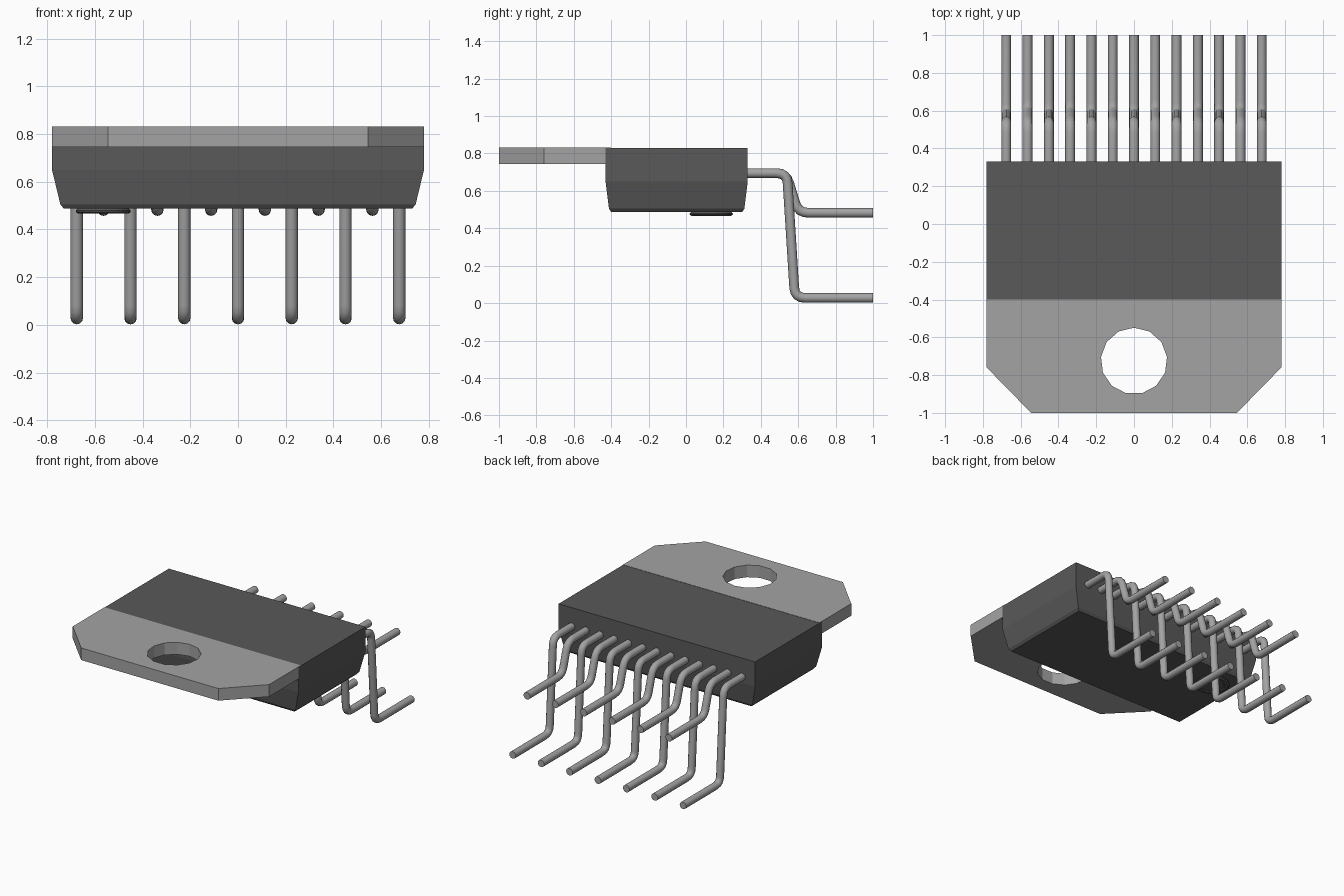
import bpy, bmesh, math
from mathutils import Vector

cube = bpy.data.objects.get("Cube")
if cube:
    bpy.data.objects.remove(cube, do_unlink=True)


def material(name, value):
    m = bpy.data.materials.new(name)
    m.use_nodes = True
    colour = (value, value, value, 1)
    m.diffuse_color = colour
    m.node_tree.nodes["Principled BSDF"].inputs["Base Color"].default_value = colour
    return m


plastic = material("dark grey plastic", 0.1)
metal = material("grey metal", 0.37)


def loft(name, rings, mat, smooth=False):
    """Join closed rings of points into a capped solid."""
    bm = bmesh.new()
    loops = [[bm.verts.new(p) for p in ring] for ring in rings]
    n = len(loops[0])
    for a, b in zip(loops, loops[1:]):
        for i in range(n):
            j = (i + 1) % n
            bm.faces.new((a[i], a[j], b[j], b[i]))
    bm.faces.new(loops[0][::-1])
    bm.faces.new(loops[-1])
    bmesh.ops.recalc_face_normals(bm, faces=bm.faces)
    mesh = bpy.data.meshes.new(name)
    bm.to_mesh(mesh)
    bm.free()
    mesh.materials.append(mat)
    obj = bpy.data.objects.new(name, mesh)
    bpy.context.collection.objects.link(obj)
    if smooth:
        bpy.ops.object.select_all(action='DESELECT')
        obj.select_set(True)
        bpy.context.view_layer.objects.active = obj
        bpy.ops.object.shade_smooth_by_angle(angle=math.radians(50))
    return obj


def rect(x, y0, y1, z):
    return [(-x, y0, z), (x, y0, z), (x, y1, z), (-x, y1, z)]


def circle(cx, cy, z, r, n):
    return [(cx + r * math.sin(math.tau * i / n), cy + r * math.cos(math.tau * i / n), z)
            for i in range(n)]


# Package body, tapering towards its lower face
loft("package_body", [rect(0.73, -0.40, 0.30, 0.487), rect(0.745, -0.412, 0.312, 0.505),
                      rect(0.78, -0.43, 0.33, 0.65), rect(0.78, -0.43, 0.33, 0.83)], plastic)

# Mounting tab with clipped corners and a screw hole
outline = [(-0.78, -0.40), (-0.78, -0.76), (-0.545, -1), (0.545, -1), (0.78, -0.76), (0.78, -0.40)]
tab = loft("mounting_tab", [[(x * 0.9995, y, z) for x, y in outline] for z in (0.745, 0.832)], metal)
cutter = loft("hole_cutter", [circle(0, -0.725, z, 0.176, 13) for z in (0.6, 1.0)], metal)
cutter.hide_render = True
cutter.hide_viewport = True
cut = tab.modifiers.new("screw_hole", 'BOOLEAN')
cut.operation = 'DIFFERENCE'
cut.object = cutter
cut.solver = 'EXACT'

# Raised round marker under the body, with a stepped face
loft("pin_one_marker", [circle(-0.565, 0.135, z, r, 24) for r, z in
                        ((0.105, 0.49), (0.115, 0.48), (0.115, 0.473), (0.105, 0.466),
                         (0.085, 0.466), (0.08, 0.472))], plastic)


def rounded_path(points, radius, steps=4):
    """Replace each inner corner with a short curved bend."""
    pts = [Vector(p) for p in points]
    path = [pts[0]]
    for a, b, c in zip(pts, pts[1:], pts[2:]):
        p, q = b + (a - b).normalized() * radius, b + (c - b).normalized() * radius
        for i in range(steps + 1):
            t = i / steps
            path.append(p * (1 - t) ** 2 + b * 2 * t * (1 - t) + q * t ** 2)
    return path + [pts[-1]]


def lead(name, x, points):
    """Sweep a round wire along a bent path in the plane of the lead."""
    path = rounded_path(points, 0.055)
    rings = []
    for i, p in enumerate(path):
        d = (path[min(i + 1, len(path) - 1)] - path[max(i - 1, 0)]).normalized()
        side = Vector((-d.y, d.x))
        ring = []
        for k in range(12):
            a = math.tau * k / 12
            q = p + side * 0.026 * math.sin(a)
            ring.append((x + 0.026 * math.cos(a), q.x, q.y))
        rings.append(ring)
    loft(name, rings, metal, smooth=True)


# Thirteen leads, alternating long and short
for i in range(13):
    x = (i - 6) * 0.1127
    if i % 2 == 0:
        lead(f"long_lead_{i + 1}", x, [(0.30, 0.695), (0.54, 0.695), (0.582, 0.028), (1, 0.028)])
    else:
        lead(f"short_lead_{i + 1}", x, [(0.30, 0.695), (0.535, 0.695), (0.6, 0.483), (1, 0.483)])
